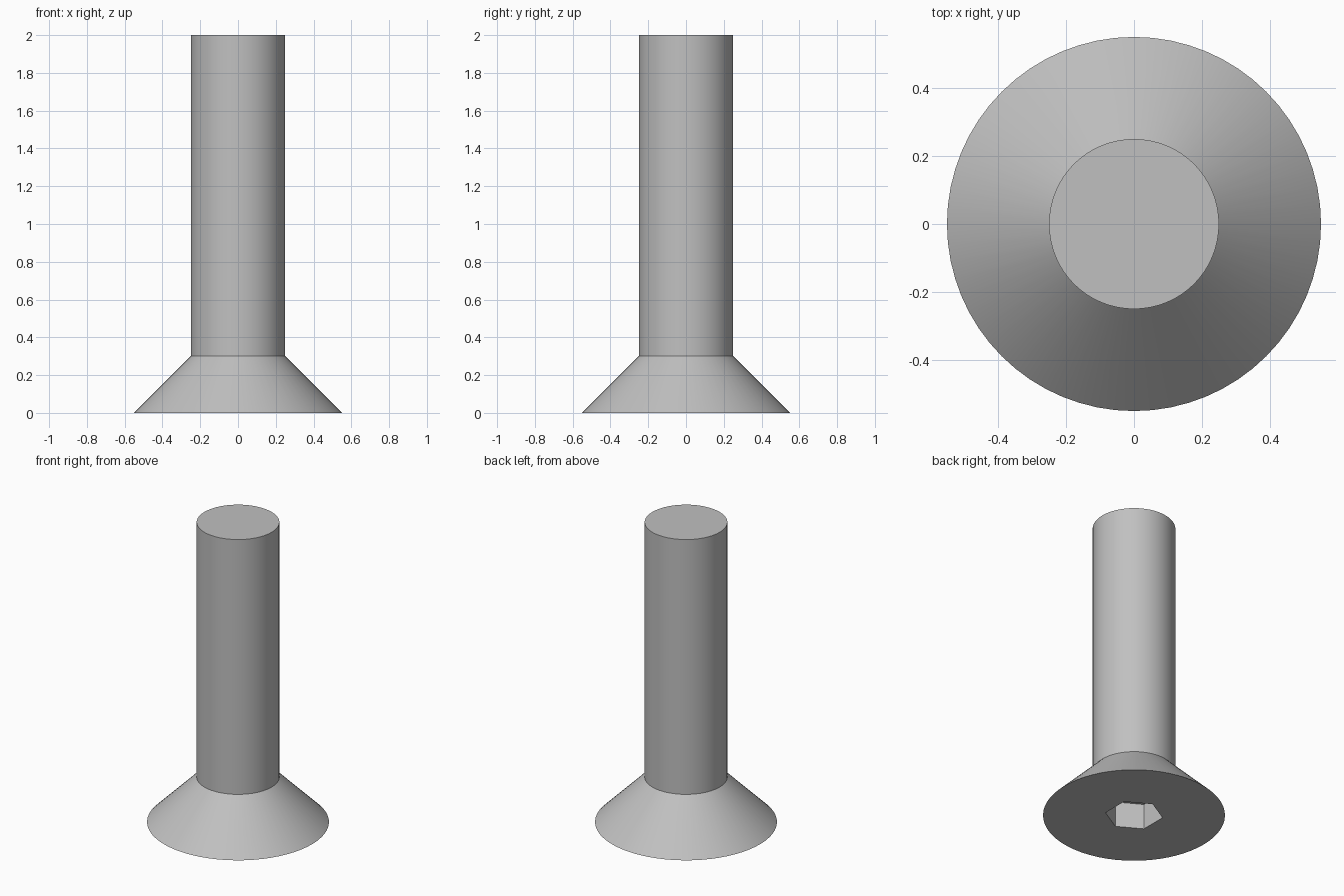
import bpy
import bmesh
import math

SEGMENTS = 64

cube = bpy.data.objects.get("Cube")
if cube:
    bpy.data.objects.remove(cube, do_unlink=True)

# Single plain metal colour
steel = bpy.data.materials.new("grey steel")
steel.use_nodes = True
colour = (0.53, 0.53, 0.53, 1)
steel.diffuse_color = colour
steel.node_tree.nodes["Principled BSDF"].inputs["Base Color"].default_value = colour


def ring(bm, radius, z, sides, start=0.0):
    """Add a closed ring of vertices."""
    step = 2 * math.pi / sides
    return [bm.verts.new((radius * math.cos(start + i * step),
                          radius * math.sin(start + i * step), z))
            for i in range(sides)]


def wall(bm, low, high):
    """Join two rings with quads."""
    n = len(low)
    for i in range(n):
        j = (i + 1) % n
        bm.faces.new((low[i], low[j], high[j], high[i]))


def loop_edges(bm, verts):
    return [bm.edges.get((v, verts[i - 1])) for i, v in enumerate(verts)]


bm = bmesh.new()

# Countersunk head and shaft
rim = ring(bm, 0.55, 0, SEGMENTS)
neck = ring(bm, 0.25, 0.3, SEGMENTS)
tip = ring(bm, 0.25, 2, SEGMENTS)
wall(bm, rim, neck)
wall(bm, neck, tip)
bm.faces.new(tip)

# Hexagonal drive socket with a flat floor
mouth = ring(bm, 0.175, 0, 6, math.pi / 6)
floor = ring(bm, 0.175, 0.17, 6, math.pi / 6)
wall(bm, mouth, floor)
bm.faces.new(floor)

# Flat underside around the socket
bmesh.ops.triangle_fill(bm, use_beauty=True,
                        edges=loop_edges(bm, rim) + loop_edges(bm, mouth))
bmesh.ops.recalc_face_normals(bm, faces=bm.faces)

mesh = bpy.data.meshes.new("countersunk_screw")
bm.to_mesh(mesh)
bm.free()
mesh.materials.append(steel)
screw = bpy.data.objects.new("countersunk_screw", mesh)
bpy.context.collection.objects.link(screw)

bpy.ops.object.select_all(action="DESELECT")
screw.select_set(True)
bpy.context.view_layer.objects.active = screw
bpy.ops.object.shade_smooth_by_angle(angle=math.radians(30))
